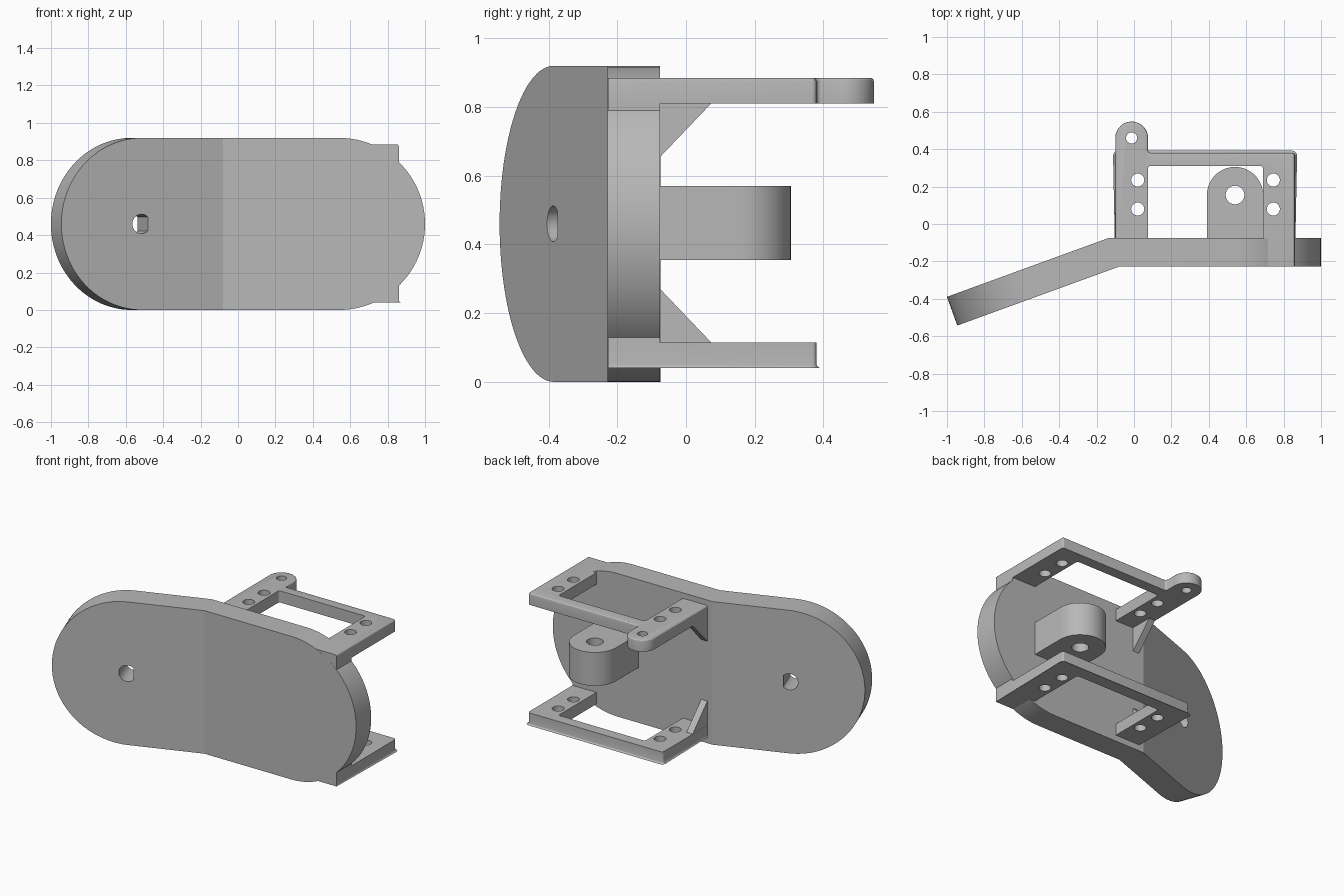
import bpy, bmesh
from math import sin, cos, pi, radians
from mathutils import Vector

default = bpy.data.objects.get("Cube")
if default:
    bpy.data.objects.remove(default)

grey = bpy.data.materials.new("plain_grey")
grey.use_nodes = True
colour = (0.48, 0.48, 0.48, 1)
grey.diffuse_color = colour
grey.node_tree.nodes["Principled BSDF"].inputs["Base Color"].default_value = colour

FRONT, BACK, MID = -0.228, -0.075, 0.46
R = 0.46                      # end radius of the plate
BEND, TILT = -0.08, radians(20)
ALONG = Vector((-cos(TILT), -sin(TILT), 0))
NORMAL = Vector((-sin(TILT), cos(TILT), 0))
ARM_ROOT = Vector((BEND, FRONT, 0))
ARM_THICK = 0.163


def arc(cx, cy, r, start, end, steps=32):
    angles = [radians(start + (end - start) * i / steps) for i in range(steps + 1)]
    return [(cx + r * cos(a), cy + r * sin(a)) for a in angles]


def finish(name, bm):
    bmesh.ops.recalc_face_normals(bm, faces=bm.faces)
    mesh = bpy.data.meshes.new(name)
    bm.to_mesh(mesh)
    bm.free()
    mesh.materials.append(grey)
    obj = bpy.data.objects.new(name, mesh)
    bpy.context.collection.objects.link(obj)
    return obj


def loft(bm, lower, upper):
    """Solid between two matching rings of points."""
    a = [bm.verts.new(p) for p in lower]
    b = [bm.verts.new(p) for p in upper]
    bm.faces.new(a)
    bm.faces.new(b)
    for i in range(len(a)):
        j = (i + 1) % len(a)
        bm.faces.new((a[i], a[j], b[j], b[i]))


def prism(name, outline, z0, z1, soft_corners=(), soft_z=None):
    """Upright extrusion, with optional rounded corners and a softened rim."""
    bm = bmesh.new()
    loft(bm, [(x, y, z0) for x, y in outline], [(x, y, z1) for x, y in outline])
    corners = [e for e in bm.edges
               if abs(e.verts[0].co.z - e.verts[1].co.z) > 0.001
               and any((e.verts[0].co.xy - Vector(c)).length < 0.001 for c in soft_corners)]
    if corners:
        bmesh.ops.bevel(bm, geom=corners, offset=0.015, segments=4, profile=0.5, affect='EDGES')
    if soft_z is not None:
        rim = [e for e in bm.edges if all(abs(v.co.z - soft_z) < 0.001 for v in e.verts)
               and max(v.co.y for v in e.verts) > BACK]
        bmesh.ops.bevel(bm, geom=rim, offset=0.012, segments=3, profile=0.5, affect='EDGES')
    return finish(name, bm)


def rect(x0, x1, y0, y1):
    return [(x0, y0), (x1, y0), (x1, y1), (x0, y1)]


def cut(obj, cutter):
    mod = obj.modifiers.new("cut", 'BOOLEAN')
    mod.operation, mod.solver, mod.object = 'DIFFERENCE', 'EXACT', cutter
    bpy.context.view_layer.objects.active = obj
    bpy.ops.object.modifier_apply(modifier=mod.name)
    bpy.data.objects.remove(cutter)


def drill(obj, x, y, r):
    cut(obj, prism("drill", arc(x, y, r, 0, 345, 23), -1, 2))


def on_arm(s, z, depth):
    return ARM_ROOT + ALONG * s + NORMAL * depth + Vector((0, 0, z))


# Bent plate: a flat half and a tilted half meeting at the bend
bm = bmesh.new()
flat = [(BEND, 0)] + arc(0.54, MID, R, -90, 90, 48) + [(BEND, 2 * R)]
shift = NORMAL.x * ARM_THICK
loft(bm, [(x, FRONT, z) for x, z in flat],
     [(x + (shift if x == BEND else 0), BACK, z) for x, z in flat])
tilted = [(0, 0)] + arc(R, MID, R, -90, 90, 48) + [(0, 2 * R)]
loft(bm, [on_arm(s, z, 0) for s, z in tilted],
     [on_arm(s, z, ARM_THICK) for s, z in tilted])
bmesh.ops.remove_doubles(bm, verts=bm.verts, dist=0.002)
inner = [f for f in bm.faces if len(f.verts) == 4
         and all(v.co.x < BEND + 0.01 and v.co.x > BEND + shift - 0.01 for v in f.verts)]
bmesh.ops.delete(bm, geom=inner, context='FACES_ONLY')
plate = finish("bent_plate", bm)

# D-shaped shaft hole through the tilted half
bm = bmesh.new()
d_hole = arc(0.464, MID, 0.052, -135, 135, 24)
loft(bm, [on_arm(s, z, -0.1) for s, z in d_hole], [on_arm(s, z, 0.3) for s, z in d_hole])
cut(plate, finish("shaft_cutter", bm))

# Upper and lower servo-style brackets
L, RIGHT, LEG, Y0, Y1 = -0.1, 0.86, 0.075, FRONT + 0.001, 0.38
plain = rect(L, RIGHT, Y0, Y1)
eared = [(L, Y0), (RIGHT, Y0), (RIGHT, Y1), (LEG, Y1)] + arc(-0.0125, 0.46, 0.0875, 0, 180)
upper = prism("upper_bracket", eared, 0.81, 0.885, [(RIGHT, Y1), (LEG, Y1)], 0.885)
lower = prism("lower_bracket", plain, 0.04, 0.115, [(RIGHT, Y1), (L, Y1)], 0.04)
for bracket in (upper, lower):
    window = rect(LEG, 0.69, BACK - 0.01, 0.31)
    cut(bracket, prism("window", window, -1, 2, window[2:]))
    for x in (0.02, 0.745):
        for y in (0.08, 0.235):
            drill(bracket, x, y, 0.035)
drill(upper, -0.0125, 0.46, 0.03)

# Tabs filling the gap between the rounded plate edge and the brackets
tabs = [prism("upper_tab", rect(0.69, RIGHT, Y0, BACK - 0.001), 0.79, 0.83),
        prism("lower_tab", rect(0.69, RIGHT, Y0, BACK - 0.001), 0.09, 0.13)]

# Triangular gussets under and over the outer legs
gussets = []
for name, z, rise in (("upper_gusset", 0.812, -0.157), ("lower_gusset", 0.113, 0.157)):
    bm = bmesh.new()
    side = [(BACK - 0.01, z), (0.075, z), (BACK, z + rise), (BACK - 0.01, z + rise)]
    loft(bm, [(L + 0.001, y, h) for y, h in side], [(-0.055, y, h) for y, h in side])
    gussets.append(finish(name, bm))

# Rounded pivot boss on the back
boss = prism("pivot_boss", [(0.39, BACK - 0.02), (0.69, BACK - 0.02)]
             + arc(0.54, 0.155, 0.15, 0, 180), 0.355, 0.57)
drill(boss, 0.54, 0.155, 0.05)

# Smooth the curved walls, keep the edges sharp
bpy.ops.object.select_all(action='DESELECT')
for obj in [plate, upper, lower, boss] + tabs + gussets:
    obj.select_set(True)
bpy.context.view_layer.objects.active = plate
bpy.ops.object.shade_smooth_by_angle(angle=radians(18))
